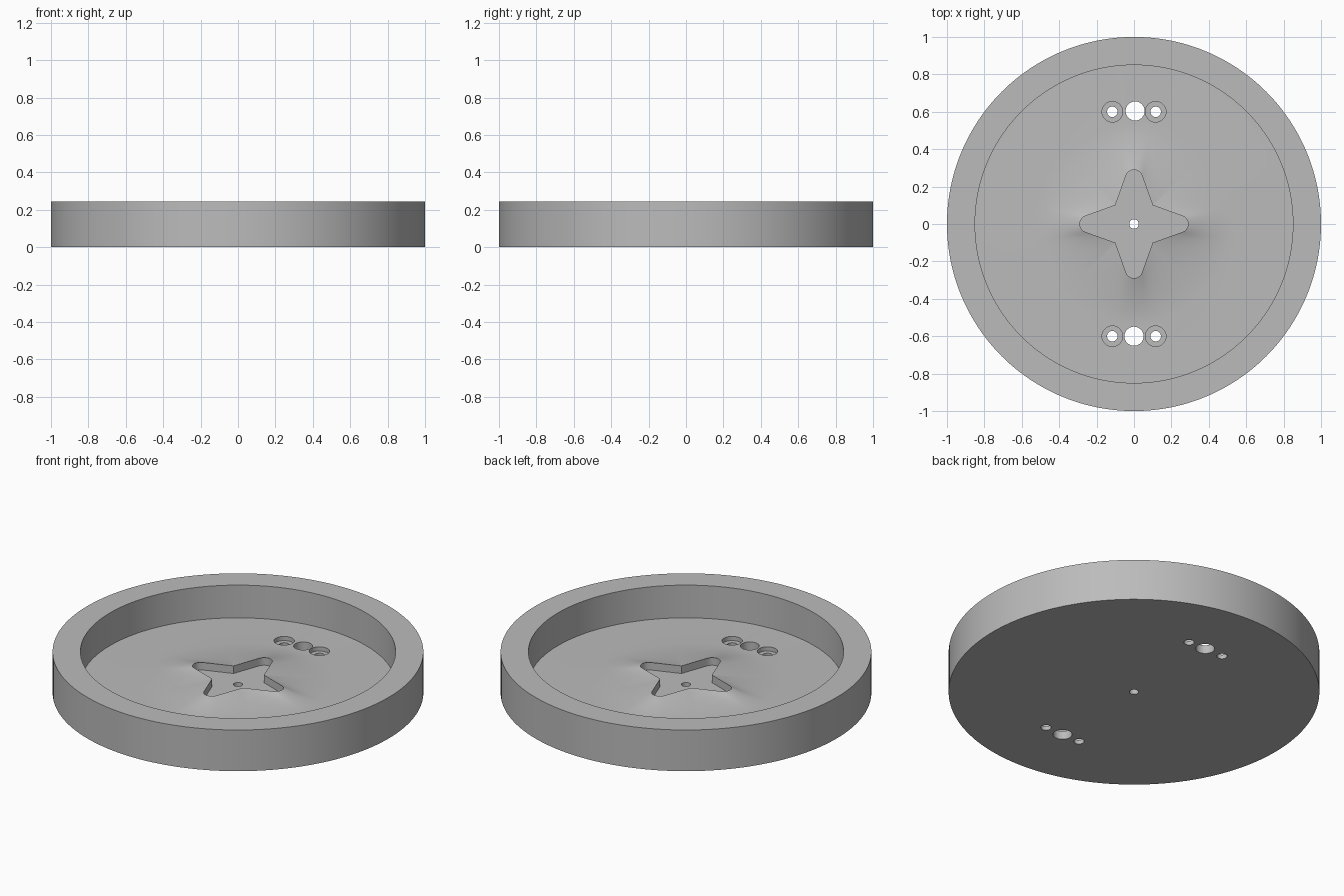
import bpy, bmesh, math

if "Cube" in bpy.data.objects:
    bpy.data.objects.remove(bpy.data.objects["Cube"])

N = 192                      # segments around the dish
H, FLOOR, LIP = 0.245, 0.05, 0.095
TIP_C, TIP_R = 0.245, 0.045  # rounded star tip: centre distance and radius
CORNER = 0.1                 # inner star corner at (0.1, 0.1)

grey = bpy.data.materials.new("plain_grey")
grey.diffuse_color = (0.5, 0.5, 0.5, 1)
grey.use_nodes = True
grey.node_tree.nodes["Principled BSDF"].inputs["Base Color"].default_value = grey.diffuse_color


def star_radius(a):
    """Distance from the centre to the four-pointed star outline."""
    f = a % (math.pi / 2)
    f = min(f, math.pi / 2 - f)
    tx, ty = TIP_C + TIP_R * 0.34, TIP_R * 0.94
    if f <= math.atan2(ty, tx):
        return TIP_C * math.cos(f) + math.sqrt(TIP_R ** 2 - (TIP_C * math.sin(f)) ** 2)
    dx, dy = tx - CORNER, ty - CORNER
    return (CORNER * dy - CORNER * dx) / (math.cos(f) * dy - math.sin(f) * dx)


def cylinder(name, x, y, r, z0, z1):
    bpy.ops.mesh.primitive_cylinder_add(vertices=48, radius=r, depth=z1 - z0,
                                        location=(x, y, (z0 + z1) / 2))
    ob = bpy.context.object
    ob.name = name
    ob.hide_render = True
    return ob


# Dish: outer wall, rim, inner wall, floor, raised lip and star recess
bm = bmesh.new()
angles = [2 * math.pi * i / N for i in range(N)]


def ring(radius, z):
    return [bm.verts.new((radius(a) * math.cos(a), radius(a) * math.sin(a), z)) for a in angles]


rings = [ring(lambda a, r=r: r, z) for r, z in
         [(1, 0), (1, H), (0.85, H), (0.85, FLOOR), (0.53, FLOOR)]]
STEPS = 6
for k in range(1, STEPS + 1):
    t = k / STEPS            # 0 at the flat floor, 1 at the star edge
    rings.append(ring(lambda a: 0.53 + (star_radius(a) - 0.53) * t,
                      FLOOR + (LIP - FLOOR) * t ** 1.6))
rings.append(ring(star_radius, FLOOR))
for a, b in zip(rings, rings[1:]):
    for i in range(N):
        j = (i + 1) % N
        bm.faces.new((a[i], a[j], b[j], b[i]))
bm.faces.new(rings[0][::-1])
bm.faces.new(rings[-1])
bmesh.ops.recalc_face_normals(bm, faces=bm.faces)
mesh = bpy.data.meshes.new("dish")
bm.to_mesh(mesh)
bm.free()
dish = bpy.data.objects.new("dish", mesh)
bpy.context.collection.objects.link(dish)
mesh.materials.append(grey)

# Holes: centre pin, large through holes, counterbored screw holes
cutters = [cylinder("pin_hole", 0, 0, 0.025, -0.1, 0.2)]
for y, mid in ((0.6, 0.006), (-0.6, 0)):
    cutters.append(cylinder("large_hole", mid, y + 0.004 * (y > 0), 0.051, -0.1, 0.2))
    for x in (-0.116, 0.116):
        cutters.append(cylinder("screw_hole", x, y, 0.028, -0.1, 0.2))
        cutters.append(cylinder("counterbore", x, y, 0.055, 0.025, 0.2))
for c in cutters:
    mod = dish.modifiers.new(c.name, 'BOOLEAN')
    mod.operation = 'DIFFERENCE'
    mod.solver = 'EXACT'
    mod.object = c
deps = bpy.context.evaluated_depsgraph_get()
dish.data = bpy.data.meshes.new_from_object(dish.evaluated_get(deps))
dish.modifiers.clear()
for c in cutters:
    bpy.data.objects.remove(c)
dish.data.materials.clear()
dish.data.materials.append(grey)
for p in dish.data.polygons:
    p.material_index = 0

bpy.ops.object.select_all(action='DESELECT')
dish.select_set(True)
bpy.context.view_layer.objects.active = dish
bpy.ops.object.shade_smooth_by_angle(angle=math.radians(30))
